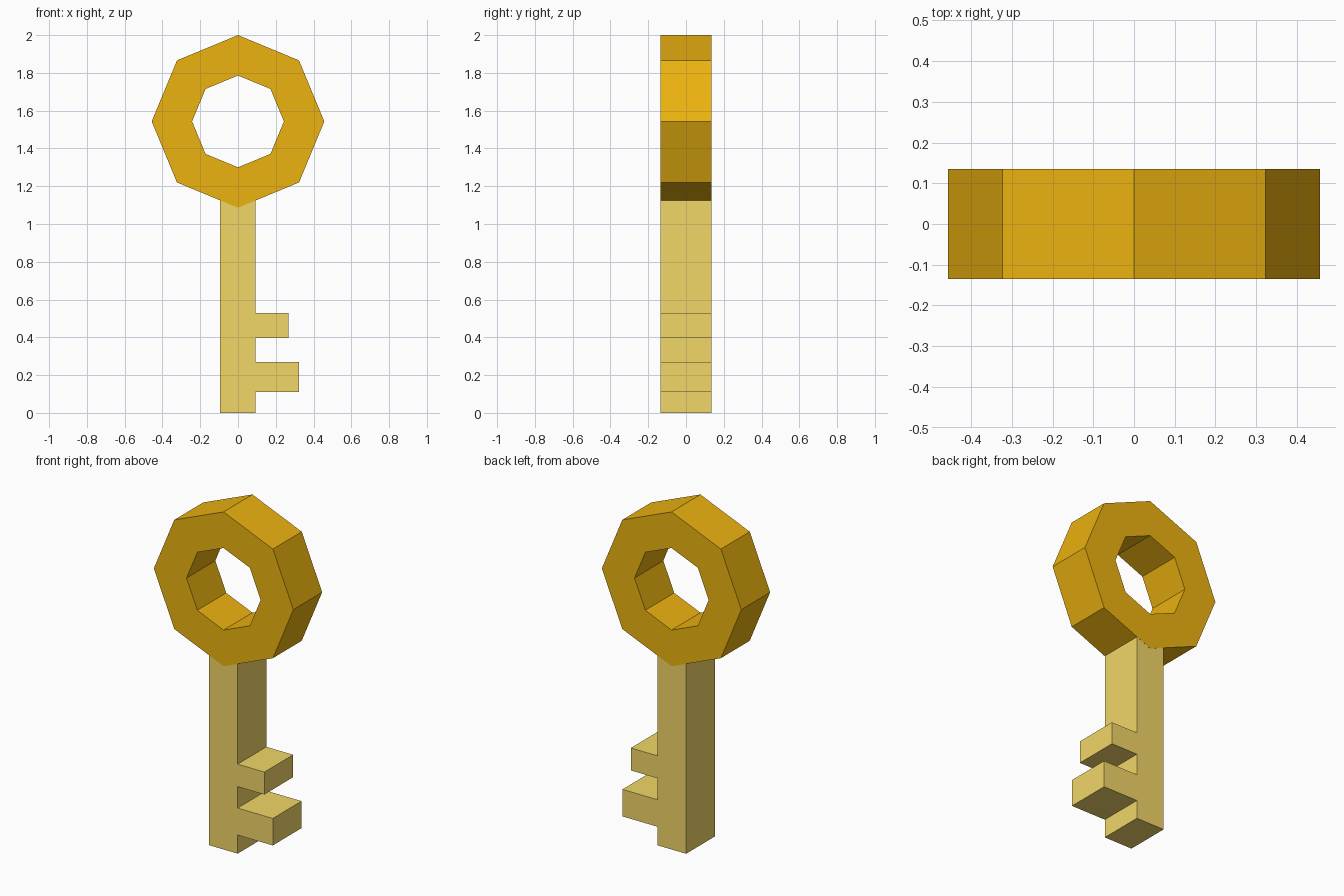
import bpy, bmesh, math

if "Cube" in bpy.data.objects:
    bpy.data.objects.remove(bpy.data.objects["Cube"])

HALF = 0.135  # half thickness of the key


def material(name, color):
    m = bpy.data.materials.new(name)
    m.diffuse_color = (*color, 1)
    m.use_nodes = True
    m.node_tree.nodes["Principled BSDF"].inputs["Base Color"].default_value = m.diffuse_color
    return m


def finish(name, bm, mat):
    bmesh.ops.recalc_face_normals(bm, faces=bm.faces)
    me = bpy.data.meshes.new(name)
    bm.to_mesh(me)
    bm.free()
    me.materials.append(mat)
    ob = bpy.data.objects.new(name, me)
    bpy.context.collection.objects.link(ob)
    return ob


gold = material("gold", (0.84, 0.45, 0.005))
brass = material("pale_brass", (0.89, 0.68, 0.14))

# Octagonal bow: a rectangular section swept round eight corners
bm = bmesh.new()
section = [(0.457, -HALF), (0.457, HALF), (0.243, HALF), (0.243, -HALF)]
rings = []
for i in range(8):
    a = math.radians(45 * i)
    rings.append([bm.verts.new((r * math.cos(a), y, 1.543 + r * math.sin(a)))
                  for r, y in section])
for i in range(8):
    p, q = rings[i], rings[(i + 1) % 8]
    for j in range(4):
        k = (j + 1) % 4
        bm.faces.new((p[j], p[k], q[k], q[j]))
finish("key_bow", bm, gold)

# Shaft and its two teeth: one profile pushed through the thickness
# (a hair thinner than the bow, so the bow covers the overlap)
outline = [(-0.095, 0), (0.092, 0)]
for z0, z1, reach in [(0.11, 0.27, 0.322), (0.397, 0.53, 0.267)]:
    outline += [(0.092, z0), (reach, z0), (reach, z1), (0.092, z1)]
outline += [(0.092, 1.298), (-0.095, 1.298)]
depth = HALF - 0.0006
bm = bmesh.new()
face = bm.faces.new([bm.verts.new((x, -depth, z)) for x, z in outline])
ext = bmesh.ops.extrude_face_region(bm, geom=[face], use_keep_orig=True)
moved = [g for g in ext["geom"] if isinstance(g, bmesh.types.BMVert)]
bmesh.ops.translate(bm, verts=moved, vec=(0, 2 * depth, 0))
finish("key_shaft", bm, brass)
